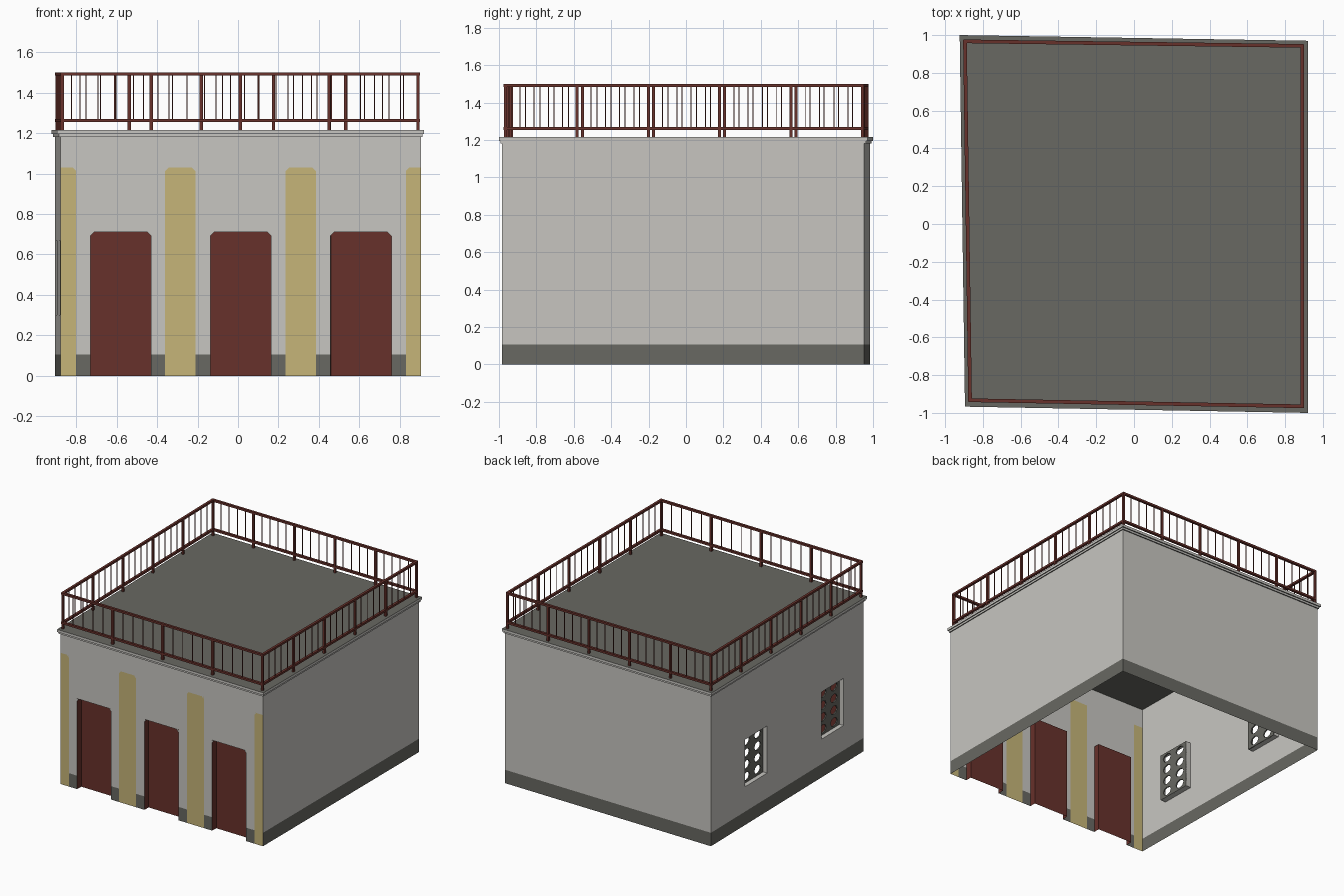
import bpy, bmesh, math
from mathutils import Vector, Matrix

cube = bpy.data.objects.get("Cube")
if cube:
    bpy.data.objects.remove(cube)


def material(name, rgb):
    m = bpy.data.materials.new(name)
    m.use_nodes = True
    m.diffuse_color = (*rgb, 1)
    m.node_tree.nodes["Principled BSDF"].inputs["Base Color"].default_value = (*rgb, 1)
    return m


MATS = [material("pale_plaster", (0.57, 0.56, 0.53)),
        material("dark_grey", (0.138, 0.139, 0.122)),
        material("ochre_paint", (0.56, 0.46, 0.19)),
        material("oxide_red", (0.137, 0.031, 0.024))]
PALE, GREY, OCHRE, RED = range(len(MATS))


def finish(name, bm):
    bmesh.ops.remove_doubles(bm, verts=bm.verts, dist=0.0002)
    mesh = bpy.data.meshes.new(name)
    bm.to_mesh(mesh)
    bm.free()
    for m in MATS:
        mesh.materials.append(m)
    ob = bpy.data.objects.new(name, mesh)
    bpy.context.collection.objects.link(ob)
    return ob


def face(bm, points, mat):
    f = bm.faces.new([bm.verts.new(p) for p in points])
    f.material_index = mat


class Side:
    """A wall line; u runs left to right seen from outside."""
    def __init__(self, a, b):
        self.a, self.b = Vector(a), Vector(b)
        self.length = (self.b - self.a).length
        self.d = (self.b - self.a).normalized()
        self.out = Vector((self.d.y, -self.d.x))

    def at(self, u, z, depth=0):
        p = self.a + self.d * u - self.out * depth
        return Vector((p.x, p.y, z))


# Slightly skewed footprint: front left, front right, back right, back left
WALL = [(-0.877, -0.95), (0.905, -0.983), (0.905, 0.953), (-0.905, 0.983)]
EAVE = [(-0.895, -0.967), (0.92, -1.0), (0.92, 0.97), (-0.923, 1.0)]
RAIL = [(-0.868, -0.933), (0.89, -0.965), (0.89, 0.943), (-0.895, 0.967)]
BASE, TOP, ROOF, DOOR, PAINT = 0.105, 1.18, 1.215, 0.71, 1.03
front, east, back, west = [Side(WALL[i], WALL[(i + 1) % 4]) for i in range(4)]

X0 = -WALL[0][0]
doors = [(X0 + x, X0 + x + 0.3) for x in (-0.73, -0.137, 0.458)]
strips = [(0, X0 - 0.8), (X0 - 0.36, X0 - 0.21), (X0 + 0.235, X0 + 0.385),
          (X0 + 0.83, front.length)]
Y0 = WALL[3][1]
windows = [(Y0 - y, Y0 - y + 0.28) for y in (0.55, -0.417)]
SILL, LINTEL = 0.3, 0.67


def within(u, spans):
    return any(s < u < e for s, e in spans)


def wall(name, side, rule, spans=(), levels=()):
    """Gridded wall; the rule gives each cell a material, or None for an opening."""
    us = sorted({0, side.length, *[u for s in spans for u in s]})
    zs = sorted({0, BASE, TOP, *levels})
    bm = bmesh.new()
    for u0, u1 in zip(us, us[1:]):
        for z0, z1 in zip(zs, zs[1:]):
            mat = rule((u0 + u1) / 2, (z0 + z1) / 2)
            if mat is not None:
                face(bm, [side.at(u0, z0), side.at(u1, z0),
                          side.at(u1, z1), side.at(u0, z1)], mat)
    return finish(name, bm)


def plain(u, z):
    return GREY if z < BASE else PALE


def front_rule(u, z):
    if within(u, doors) and z < DOOR:
        return None
    if within(u, strips) and z < PAINT:
        return OCHRE
    return plain(u, z)


def window_rule(u, z):
    return None if within(u, windows) and SILL < z < LINTEL else plain(u, z)


wall("front_wall", front, front_rule, doors + strips, (DOOR, PAINT))
wall("left_wall", east, plain)
wall("back_wall", back, plain)
wall("right_wall", west, window_rule, windows, (SILL, LINTEL))


def reveal(bm, side, u0, u1, z0, z1, depth, mat, sill):
    corners = [(u0, z0), (u0, z1), (u1, z1), (u1, z0)]
    for i in range(4 if sill else 3):
        p, q = corners[i], corners[(i + 1) % 4]
        face(bm, [side.at(*p), side.at(*q), side.at(*q, depth), side.at(*p, depth)], mat)


# Recessed doors
for n, (u0, u1) in enumerate(doors):
    bm = bmesh.new()
    reveal(bm, front, u0, u1, 0, DOOR, 0.05, RED, False)
    face(bm, [front.at(u, z, 0.05) for u, z in
              ((u0, 0), (u1, 0), (u1, DOOR), (u0, DOOR))], RED)
    finish(f"door_{n + 1}", bm)

# Clipped upper corners of doors and painted strips
bm = bmesh.new()
clip = 0.018
for spans, z in ((doors, DOOR), (strips, PAINT)):
    for u0, u1 in spans:
        for u, s in ((u0, 1), (u1, -1)):
            if 0 < u < front.length:
                pts = [(u, z), (u, z - clip), (u + s * clip, z)]
                face(bm, [front.at(*p, -0.002) for p in pts[::s]], PALE)
finish("corner_clips", bm)

# Window boxes with pierced grilles
for n, (u0, u1) in enumerate(windows):
    bm = bmesh.new()
    reveal(bm, west, u0, u1, SILL, LINTEL, 0.045, PALE, True)
    finish(f"window_frame_{n + 1}", bm)
    bm = bmesh.new()
    cols, rows = 2, 4
    hw, hh = (u1 - u0) / cols / 2, (LINTEL - SILL) / rows / 2
    for c in range(cols):
        for r in range(rows):
            uc, zc = u0 + hw * (2 * c + 1), SILL + hh * (2 * r + 1)
            ring = [(math.cos(k * math.pi / 4), math.sin(k * math.pi / 4)) for k in range(8)]
            outer = [west.at(uc + hw * round(x), zc + hh * round(y), 0.035) for x, y in ring]
            inner = [west.at(uc + hw * 0.6 * x, zc + hh * 0.72 * y, 0.035) for x, y in ring]
            for k in range(8):
                j = (k + 1) % 8
                face(bm, [outer[k], outer[j], inner[j], inner[k]], GREY)
    grille = finish(f"window_grille_{n + 1}", bm)
    grille.modifiers.new("thickness", "SOLIDIFY").thickness = 0.01


# Roof slab with a stepped cornice
def slab(name, outline, z0, z1):
    bm = bmesh.new()
    lo, hi = [[Vector((x, y, z)) for x, y in outline] for z in (z0, z1)]
    face(bm, hi, GREY)
    face(bm, lo[::-1], GREY)
    for i in range(4):
        j = (i + 1) % 4
        face(bm, [lo[i], lo[j], hi[j], hi[i]], PALE)
    finish(name, bm)


middle = [Vector(w).lerp(Vector(e), 0.5) for w, e in zip(WALL, EAVE)]
slab("lower_cornice", middle, TOP, TOP + 0.015)
slab("roof_slab", EAVE, TOP + 0.015, ROOF)


# Roof railing
def bar(bm, centre, size, angle):
    m = Matrix.Translation(centre) @ Matrix.Rotation(angle, 4, "Z") @ Matrix.Diagonal((*size, 1))
    bmesh.ops.create_cube(bm, size=1, matrix=m)


RAIL_TOP, RAIL_LOW, THICK = 1.5, 1.27, 0.016
rails, posts, balusters = bmesh.new(), bmesh.new(), bmesh.new()
for i, bays in enumerate((4, 5, 5, 5)):
    side = Side(RAIL[i], RAIL[(i + 1) % 4])
    angle = math.atan2(side.d.y, side.d.x)
    for z in (RAIL_TOP, RAIL_LOW):
        bar(rails, side.at(side.length / 2, z - THICK / 2),
            (side.length + THICK, THICK * 1.2, THICK), angle)
    step = side.length / bays
    for b in range(bays):
        bar(posts, side.at(b * step, (ROOF + RAIL_TOP) / 2 - 0.004),
            (THICK, THICK, RAIL_TOP - ROOF - 0.008), angle)
        for k in range(1, 5):
            bar(balusters, side.at((b + k / 5) * step, (RAIL_LOW + RAIL_TOP) / 2 - 0.008),
                (0.005, 0.005, RAIL_TOP - RAIL_LOW - 0.01), angle)
for name, bm in (("railing_rails", rails), ("railing_posts", posts),
                 ("railing_balusters", balusters)):
    for f in bm.faces:
        f.material_index = RED
    finish(name, bm)
